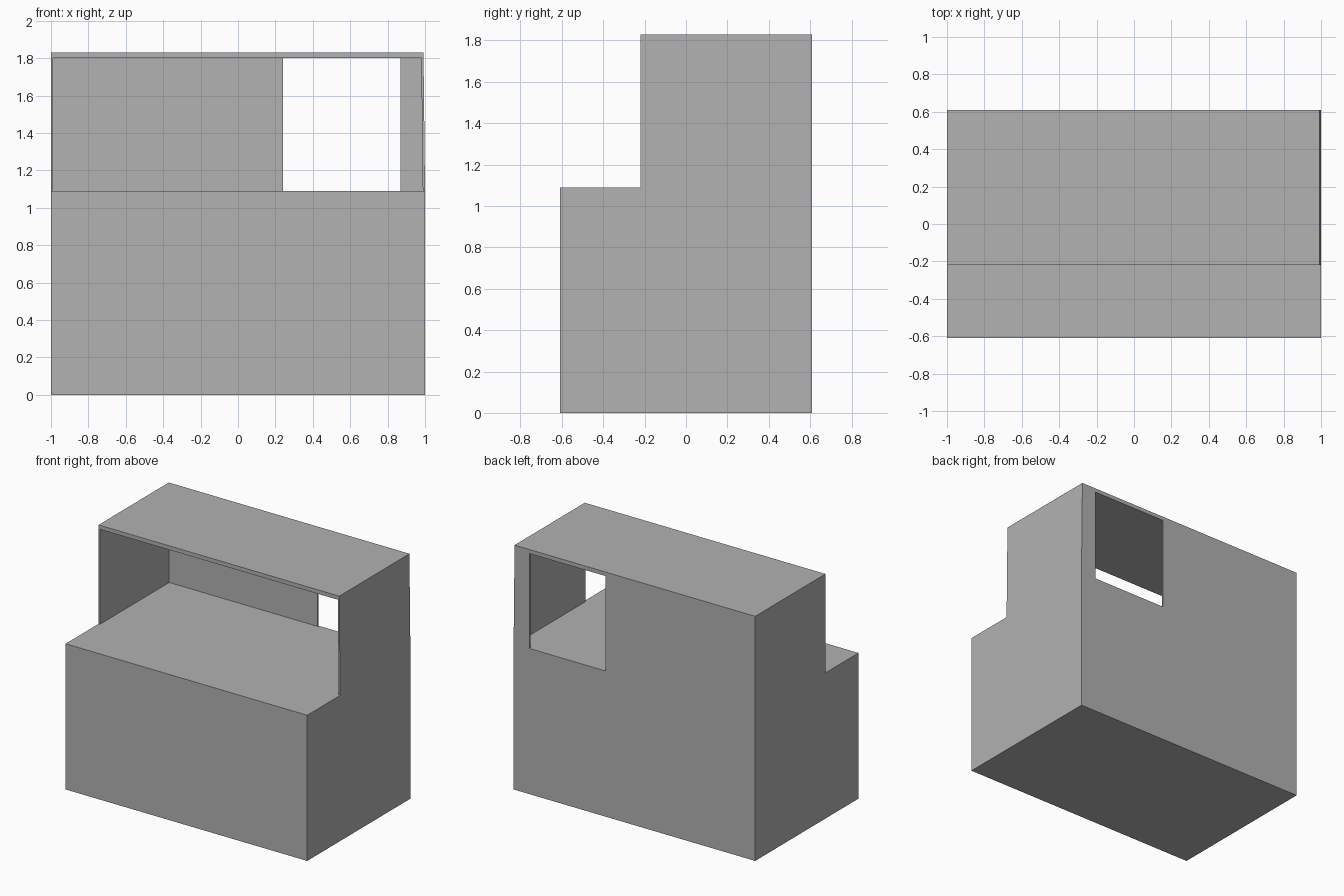
import bpy
import bmesh

if "Cube" in bpy.data.objects:
    bpy.data.objects.remove(bpy.data.objects["Cube"], do_unlink=True)

# One plain grey for the whole kiosk
GREY = (0.445, 0.445, 0.445, 1.0)
grey = bpy.data.materials.new("plain_grey")
grey.use_nodes = True
grey.diffuse_color = GREY
grey.node_tree.nodes["Principled BSDF"].inputs["Base Color"].default_value = GREY

FRONT, BACK, STEP = -0.61, 0.61, -0.22
COUNTER, CEILING, TOP = 1.09, 1.80, 1.83
WALL = 0.012
LEAN = 0.008


def prism(name, profile, axis, start, end):
    """Extrude a 2D outline along x or y."""
    bm = bmesh.new()

    def place(a, b, depth):
        return (depth, a, b) if axis == "x" else (a, depth, b)

    face = bm.faces.new([bm.verts.new(place(a, b, start)) for a, b in profile])
    grown = bmesh.ops.extrude_face_region(bm, geom=[face])["geom"]
    for v in grown:
        if isinstance(v, bmesh.types.BMVert):
            v.co["xyz".index(axis)] = end
    bmesh.ops.recalc_face_normals(bm, faces=bm.faces)
    mesh = bpy.data.meshes.new(name)
    bm.to_mesh(mesh)
    bm.free()
    mesh.materials.append(grey)
    obj = bpy.data.objects.new(name, mesh)
    bpy.context.collection.objects.link(obj)
    return obj


def rect(a0, b0, a1, b1):
    return [(a0, b0), (a1, b0), (a1, b1), (a0, b1)]


# Solid counter block
prism("counter_base", rect(FRONT, 0, BACK, COUNTER), "x", -1, 1)

# Thin side walls; the left one leans slightly inward
prism("right_wall", rect(-1, COUNTER, -1 + WALL, CEILING), "y", STEP, BACK)
prism("left_wall", [(1 - WALL, COUNTER), (1, COUNTER), (1 - LEAN, CEILING),
                    (1 - LEAN - WALL, CEILING)], "y", STEP, BACK)

# Back wall either side of the service opening
prism("back_panel", rect(-1 + WALL, COUNTER, 0.24, CEILING), "y", BACK - WALL, BACK)
prism("back_post", [(0.87, COUNTER), (1 - WALL, COUNTER),
                    (1 - LEAN - WALL, CEILING), (0.87, CEILING)], "y", BACK - WALL, BACK)

# Flat roof
prism("roof", rect(STEP, CEILING, BACK, TOP), "x", -1, 1 - LEAN)
